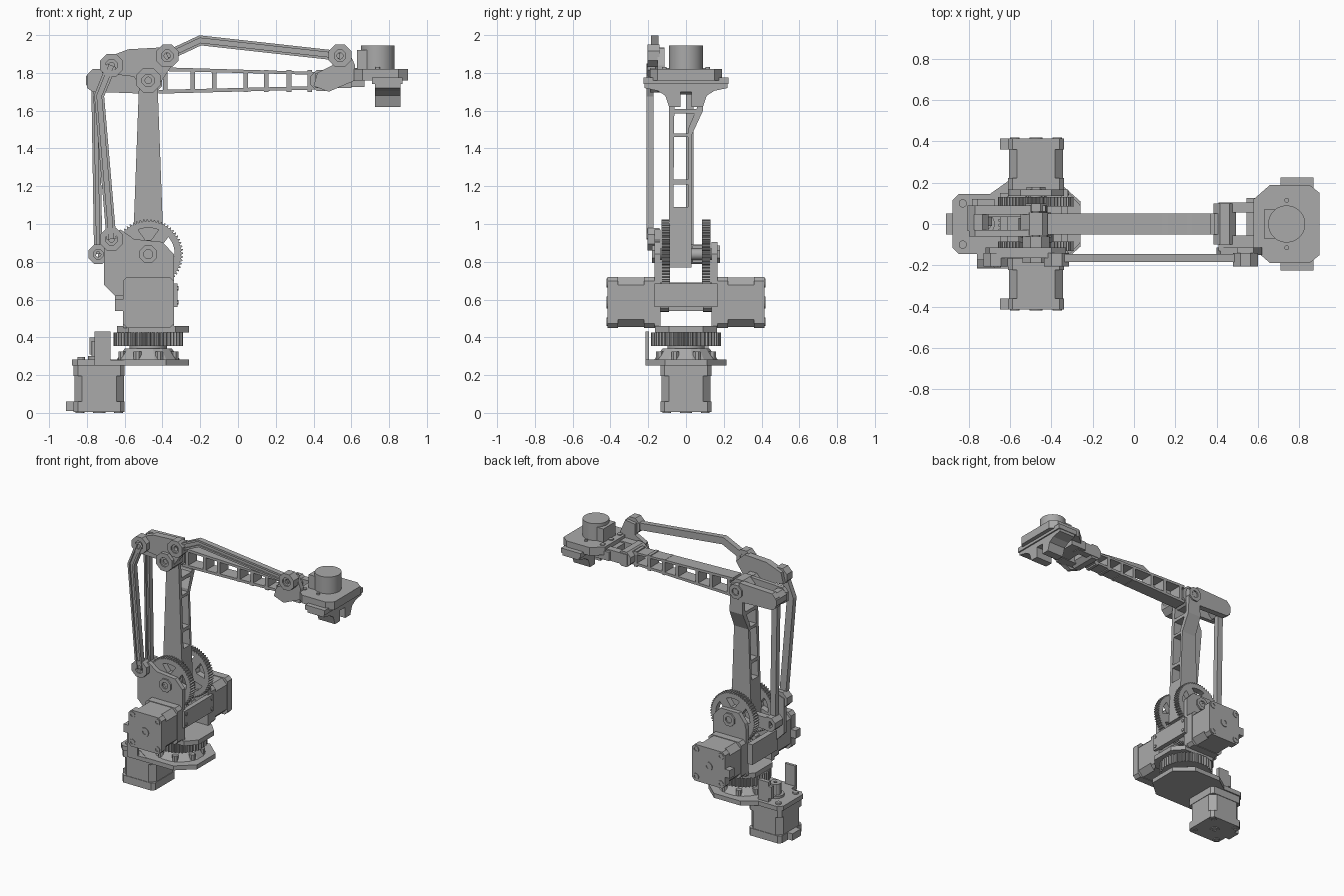
import bpy, bmesh, math
from mathutils import Vector

if "Cube" in bpy.data.objects:
    bpy.data.objects.remove(bpy.data.objects["Cube"], do_unlink=True)

grey = bpy.data.materials.new("machine_grey")
grey.use_nodes = True
COLOR = (0.4, 0.4, 0.4, 1)
grey.diffuse_color = COLOR
grey.node_tree.nodes["Principled BSDF"].inputs["Base Color"].default_value = COLOR

MAP = {"x": lambda p, t: (t, p[0], p[1]),
       "y": lambda p, t: (p[0], t, p[1]),
       "z": lambda p, t: (p[0], p[1], t)}


def finish(name, bm):
    bmesh.ops.recalc_face_normals(bm, faces=bm.faces)
    mesh = bpy.data.meshes.new(name)
    bm.to_mesh(mesh)
    bm.free()
    mesh.materials.append(grey)
    obj = bpy.data.objects.new(name, mesh)
    bpy.context.collection.objects.link(obj)
    return obj


def prism(name, pts, axis, a, b, scale=1, about=(0, 0)):
    """Profile from a to b (numbers or functions of the point); far end may be scaled."""
    bm = bmesh.new()
    fa = a if callable(a) else (lambda p: a)
    fb = b if callable(b) else (lambda p: b)
    far = [[about[i] + (p[i] - about[i]) * scale for i in (0, 1)] for p in pts]
    lo = [bm.verts.new(MAP[axis](p, fa(p))) for p in pts]
    hi = [bm.verts.new(MAP[axis](q, fb(p))) for p, q in zip(pts, far)]
    bm.faces.new(lo)
    bm.faces.new(hi)
    for i in range(len(pts)):
        j = (i + 1) % len(pts)
        bm.faces.new((lo[i], lo[j], hi[j], hi[i]))
    return finish(name, bm)


def box(name, x, y, z):
    return prism(name, [(x[0], y[0]), (x[1], y[0]), (x[1], y[1]), (x[0], y[1])], "z", *z)


def circle(c, r, n, turn=0.5):
    return [(c[0] + r * math.cos((i + turn) * math.tau / n),
             c[1] + r * math.sin((i + turn) * math.tau / n)) for i in range(n)]


def cyl(name, c, r, axis, a, b, n=24):
    obj = prism(name, circle(c, r, n), axis, a, b)
    if n > 12:
        bpy.context.view_layer.objects.active = obj
        obj.select_set(True)
        bpy.ops.object.shade_smooth_by_angle()
        obj.select_set(False)
    return obj


def ring(name, c, r, r_in, axis, a, b, n=8, teeth=0):
    """Tube with a polygonal or toothed outer edge."""
    n = teeth * 4 or n
    bm = bmesh.new()
    rims = []
    for inner, t in ((0, a), (0, b), (1, b), (1, a)):
        pts = circle(c, r_in if inner else r, n)
        if teeth and not inner:
            pts = [(c[0] + (p[0] - c[0]) * k, c[1] + (p[1] - c[1]) * k)
                   for i, p in enumerate(pts) for k in [1 if i % 4 < 2 else 0.94]]
        rims.append([bm.verts.new(MAP[axis](p, t)) for p in pts])
    for k in range(4):
        u, v = rims[k], rims[(k + 1) % 4]
        for i in range(n):
            j = (i + 1) % n
            bm.faces.new((u[i], u[j], v[j], v[i]))
    return finish(name, bm)


def strip(name, path, o1, o2, a, b):
    """Band between two offsets of a path in the xz plane."""
    path = [Vector(p) for p in path]
    sides = ([], [])
    for i, p in enumerate(path):
        d1 = (p - path[max(i - 1, 0)]).normalized()
        d2 = (path[min(i + 1, len(path) - 1)] - p).normalized()
        d = (d1 + d2).normalized()
        nrm = Vector((-d.y, d.x))
        k = 1 / max(d.dot(d1), d.dot(d2))
        sides[0].append(p + nrm * o1 * k)
        sides[1].append(p + nrm * o2 * k)
    return prism(name, sides[0] + sides[1][::-1], "y", a, b)


def link(name, path, w, a, b, rim=0.012):
    """Channel-section link with a raised rim on the front face."""
    strip(name + "_web", path, -w, w, a + rim, b)
    for s in (-1, 1):
        strip(name + "_rim", path, s * w, s * (w - 0.014), a, b)


def joint(name, c, a, b, r=0.065):
    ring(name + "_housing", c, r, r * 0.5, "y", a, b)
    ring(name + "_bearing", c, r * 0.55, r * 0.25, "y", a + 0.01, b - 0.01, 16)


def chamfered(c, h, cut):
    out = []
    for sx, sy in ((1, 1), (-1, 1), (-1, -1), (1, -1)):
        p = [(c[0] + sx * h, c[1] + sy * (h - cut)), (c[0] + sx * (h - cut), c[1] + sy * h)]
        out += p if sx == sy else p[::-1]
    return out


def motor(name, c, axis, a, b, h=0.135):
    """Stepper with two end caps and a slightly slimmer body; b is the outer face."""
    s = 1 if b > a else -1
    prism(name + "_body", chamfered(c, h - 0.004, 0.04), axis, a, b)
    for t in (a, b - s * 0.055):
        prism(name + "_cap", chamfered(c, h, 0.022), axis, t, t + s * 0.055)
    for sx in (-1, 1):
        for sy in (-1, 1):
            ring(name + "_bolt", (c[0] + sx * 0.102, c[1] + sy * 0.102),
                 0.024, 0.012, axis, b, b + s * 0.005, 12)
    ring(name + "_shaft_ring", c, 0.033, 0.015, axis, b, b + s * 0.005, 16)


AX = -0.475                       # turning axis
SHOULDER, ELBOW = (AX, 0.84), (AX, 1.76)
TAIL, CRANK = (-0.755, 1.76), (-0.74, 0.84)

# Base: motor, plates, turntable gear
motor("base_motor", (-0.735, 0), "z", 0.25, 0.005)
box("base_motor_connector", (-0.91, -0.86), (-0.05, 0.05), (0.01, 0.06))
prism("motor_plate", chamfered((-0.735, 0), 0.145, 0.03), "z", 0.25, 0.283)
for sy in (-1, 1):
    cyl("motor_plate_bolt", (-0.83, sy * 0.1), 0.02, "z", 0.28, 0.295, 12)
base = [(-0.72, -0.13), (-0.6, -0.215), (-0.38, -0.215), (-0.26, -0.11),
        (-0.26, 0.11), (-0.38, 0.215), (-0.6, 0.215), (-0.72, 0.13)]
prism("base_plate", base, "z", 0.25, 0.283)
prism("base_cone", circle((AX, 0), 0.17, 16), "z", 0.283, 0.34, 0.75, (AX, 0))
for i in range(8):
    c = circle((AX, 0), 0.15, 8)[i]
    cyl("base_plate_bolt", c, 0.022, "z", 0.28, 0.325, 8)
ring("turntable_gear", (AX, 0), 0.185, 0.06, "z", 0.355, 0.425, teeth=48)
cyl("turntable_column", (AX, 0), 0.1, "z", 0.3, 0.45)
cyl("base_pulley_flange", (-0.735, 0), 0.06, "z", 0.283, 0.3)
ring("base_pulley", (-0.735, 0), 0.042, 0.012, "z", 0.3, 0.38, teeth=12)
box("sensor_bracket", (-0.76, -0.675), (0.09, 0.12), (0.28, 0.43))
box("sensor_plug", (-0.785, -0.76), (0.09, 0.12), (0.31, 0.4))
box("side_tab", (-0.76, -0.675), (-0.215, -0.195), (0.25, 0.43))
box("side_tab_foot", (-0.76, -0.6), (-0.215, -0.12), (0.25, 0.28))

# Turret: platform, cheeks, crossbar, motors
prism("turret_platform", [(-0.64, -0.1), (-0.58, -0.165), (-0.33, -0.165), (-0.26, -0.09),
      (-0.26, 0.09), (-0.33, 0.165), (-0.58, 0.165), (-0.64, 0.1)], "z", 0.425, 0.46)
cheek = [(-0.61, 0.45), (-0.34, 0.45), (-0.34, 0.84), (-0.4, 0.905), (-0.55, 0.905),
         (-0.6, 0.84), (-0.61, 0.8)]
front_cheek = [(-0.61, 0.45), (-0.34, 0.45), (-0.34, 0.84), (-0.4, 0.905), (-0.55, 0.92),
               (-0.62, 0.97), (-0.71, 0.94), (-0.71, 0.68), (-0.65, 0.62), (-0.61, 0.62)]
prism("front_cheek", front_cheek, "y", -0.168, -0.135)
prism("back_cheek", cheek, "y", 0.135, 0.168)
box("crossbar", (-0.355, -0.32), (-0.168, 0.168), (0.56, 0.685))
box("rear_crossbar", (-0.65, -0.61), (-0.15, 0.15), (0.54, 0.69))
for sy in (-1, 1):
    motor("drive_motor", (AX, 0.585), "y", sy * 0.168, sy * 0.415)
    ya, yb = sorted((sy * 0.36, sy * 0.415))
    box("drive_motor_connector", (-0.65, -0.6), (ya, yb), (0.54, 0.6))
    ring("drive_pinion", (AX, 0.585), 0.05, 0.012, "y", sy * 0.09, sy * 0.135, teeth=14)
    for z in (0.585, 0.66):
        cyl("crossbar_bolt", (sy * 0.15, z), 0.012, "x", -0.32, -0.314, 10)
    # Shoulder gear with spokes
    ya, yb = sorted((sy * 0.085, sy * 0.13))
    ring("shoulder_gear_rim", SHOULDER, 0.185, 0.14, "y", ya, yb, teeth=60)
    ring("shoulder_gear_hub", SHOULDER, 0.075, 0.02, "y", ya, yb, 32)
    for i in range(5):
        t = math.radians(126 + 72 * i)
        d = Vector((math.cos(t), math.sin(t)))
        strip("shoulder_gear_spoke", [Vector(SHOULDER) + d * r for r in (0.06, 0.145)],
              -0.032, 0.032, ya, yb)
    joint("shoulder_bearing", SHOULDER, sy * 0.168 - 0.012, sy * 0.168 + 0.012, 0.05)
cyl("shoulder_shaft", SHOULDER, 0.03, "y", -0.15, 0.15)


# Upper arm: two tapering side walls with rungs between
def half(p):
    return 0.085 - 0.037 * (p[1] - 0.77)


def arm_part(name, pts):
    prism(name, pts, "x", lambda p: AX - half(p), lambda p: AX + half(p))


arm_part("upper_arm_front_wall", [(-0.09, 0.77), (-0.07, 0.77), (-0.06, 1.8), (-0.09, 1.8)])
arm_part("upper_arm_back_wall", [(0.01, 0.77), (0.03, 0.77), (0.03, 1.47), (0.09, 1.6),
         (0.09, 1.8), (0.06, 1.8), (0.06, 1.62), (0.01, 1.5)])
for lo, hi, y in ((0.77, 1.09, 0.02), (1.21, 1.235, 0.02), (1.46, 1.48, 0.02), (1.585, 1.61, 0.06)):
    arm_part("upper_arm_rung", [(-0.08, lo), (y, lo), (y, hi), (-0.08, hi)])
joint("elbow_front", ELBOW, -0.19, -0.06, 0.07)
joint("elbow_back", ELBOW, 0.06, 0.1, 0.055)
cyl("elbow_pin", ELBOW, 0.02, "y", -0.17, 0.095)

# Crank and pushrod behind the arm
strip("crank", [SHOULDER, CRANK], -0.045, 0.045, 0.035, 0.085)
joint("crank_end", CRANK, -0.01, 0.085, 0.055)
link("pushrod", [CRANK, TAIL], 0.022, 0.0, 0.04)
joint("pushrod_top", TAIL, -0.035, 0.09, 0.055)

# Forearm: top and bottom rails with uprights, fork at the tail
prism("forearm_top_rail", [(-0.42, 1.81), (-0.42, 1.83), (0.42, 1.805), (0.42, 1.79)],
      "y", -0.05, 0.05)
prism("forearm_bottom_rail", [(-0.42, 1.69), (-0.42, 1.71), (0.42, 1.73), (0.42, 1.712)],
      "y", -0.05, 0.05)
for x in (-0.385, -0.24, -0.125, 0.04, 0.15, 0.27, 0.38):
    strip("forearm_upright", [(x, 1.7), (x, 1.815)], -0.012, 0.012, -0.05, 0.05)
prism("forearm_root", circle(ELBOW, 0.08, 8), "y", -0.055, 0.055)
for ya, yb in ((-0.06, -0.03), (0.045, 0.09)):
    prism("forearm_tail", [(-0.8, 1.72), (-0.77, 1.7), (-0.5, 1.69), (-0.5, 1.83),
          (-0.77, 1.82), (-0.8, 1.79)], "y", ya, yb)
joint("wrist_hinge", (0.44, 1.76), -0.1, 0.1, 0.06)

# Levelling linkage: elbow plate and two bent links
prism("elbow_plate", [(-0.72, 1.8), (-0.7, 1.88), (-0.58, 1.925), (-0.4, 1.935), (-0.33, 1.87),
      (-0.41, 1.75), (-0.44, 1.71), (-0.51, 1.71), (-0.55, 1.78)], "y", -0.165, -0.115)
rear, low, top, far = (-0.67, 1.84), (-0.67, 0.92), (-0.375, 1.89), (0.54, 1.89)
link("rear_link", [rear, (-0.735, 1.68), low], 0.026, -0.21, -0.172)
link("top_link", [top, (-0.2, 1.972), far], 0.026, -0.185, -0.145)
for n, p in (("rear_link_top", rear), ("rear_link_bottom", low), ("top_link_rear", top),
             ("top_link_front", far)):
    joint(n, p, -0.205, -0.14)

# Wrist bracket
prism("wrist_lever", [(0.4, 1.73), (0.48, 1.7), (0.62, 1.76), (0.62, 1.84), (0.58, 1.93),
      (0.5, 1.92), (0.5, 1.84), (0.42, 1.8)], "y", -0.15, -0.115)
for ya, yb in ((-0.13, -0.055), (0.055, 0.105)):
    prism("wrist_fork", [(0.41, 1.72), (0.6, 1.72), (0.6, 1.8), (0.41, 1.8)], "y", ya, yb)
box("wrist_block", (0.545, 0.67), (-0.11, 0.125), (1.725, 1.79))

# Hand: plate, motor, gripper body
prism("hand_plate", [(0.58, -0.12), (0.66, -0.19), (0.85, -0.19), (0.9, -0.15), (0.9, 0.15),
      (0.85, 0.19), (0.66, 0.19), (0.58, 0.12)], "z", 1.76, 1.82)
for y in (-0.1, 0, 0.1):
    cyl("hand_plate_screw", (0.615, y), 0.018, "z", 1.82, 1.826, 12)
cyl("hand_motor", (0.74, 0), 0.09, "z", 1.82, 1.945, 32)
box("hand_motor_block", (0.63, 0.72), (-0.07, 0.07), (1.82, 1.92))
for y in (-0.115, 0.115):
    cyl("hand_motor_screw", (0.74, y), 0.012, "z", 1.82, 1.83, 12)
half_grip = [(0.22, 1.775), (0.22, 1.72), (0.15, 1.705), (0.11, 1.68), (0.09, 1.62), (0.03, 1.62),
             (0.03, 1.7)]
prism("gripper_body", half_grip + [(-y, z) for y, z in half_grip[::-1]], "x", 0.725, 0.86)
box("gripper_guide", (0.71, 0.87), (-0.225, 0.225), (1.74, 1.775))
